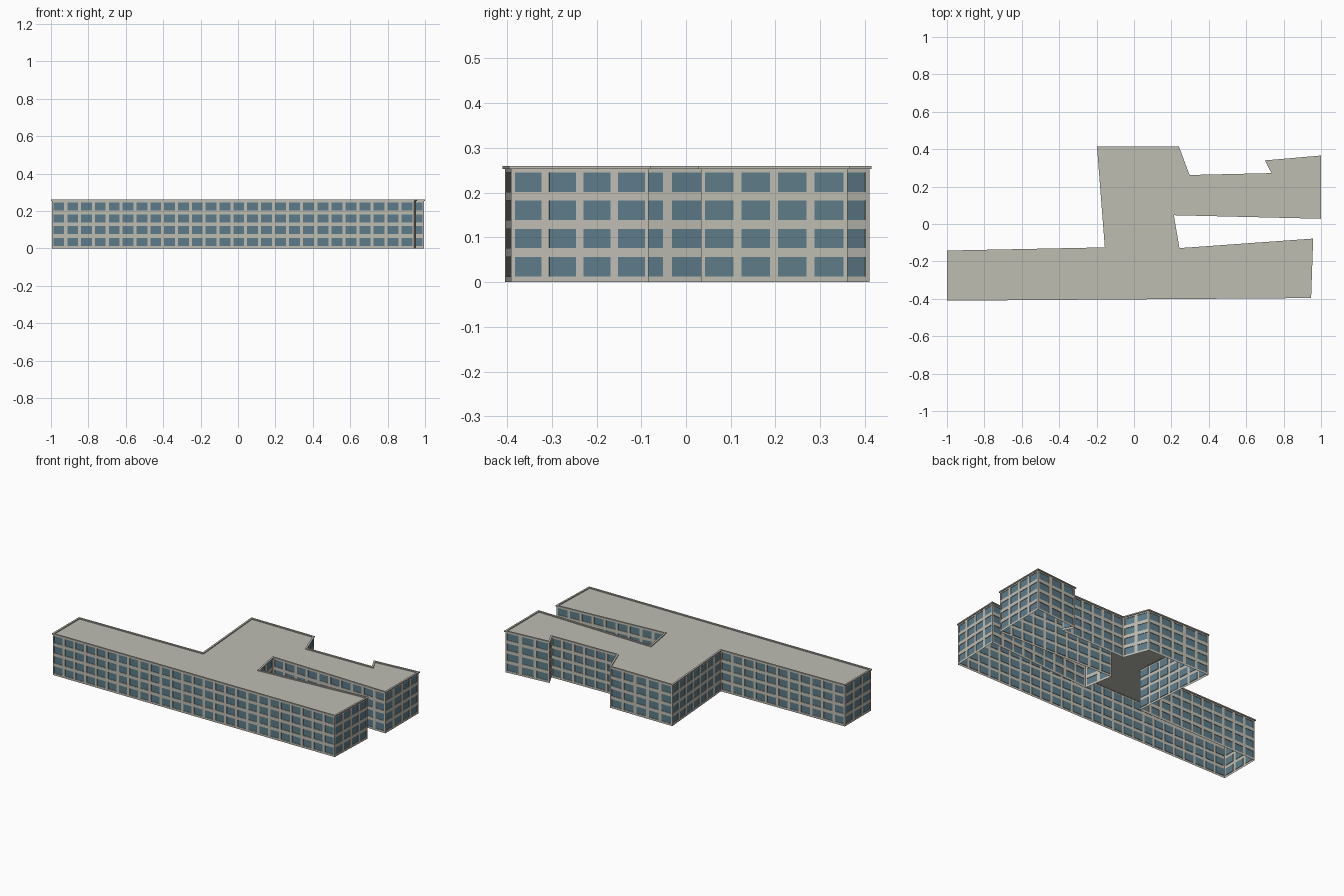
import bpy, bmesh
from mathutils import Vector

if "Cube" in bpy.data.objects:
    bpy.data.objects.remove(bpy.data.objects["Cube"], do_unlink=True)

FLOORS, FLOOR_H = 4, 0.063
WALL_TOP, TOP = 0.253, 0.26
BAY = 0.0735          # smallest window bay width
RECESS = 0.003        # depth of the window panes

# Outer edge of the cornice, counterclockwise from the front right corner
OUTLINE = [Vector(p) for p in (
    (-1, -0.41), (0.115, -0.402), (0.947, -0.396), (0.958, -0.078),
    (0.243, -0.129), (0.213, 0.047), (1, 0.028), (1, 0.366),
    (0.70, 0.34), (0.735, 0.272), (0.297, 0.262), (0.24, 0.415),
    (-0.198, 0.415), (-0.156, -0.125), (-1, -0.142))]


def material(name, color):
    m = bpy.data.materials.new(name)
    m.use_nodes = True
    m.diffuse_color = (*color, 1)
    m.node_tree.nodes["Principled BSDF"].inputs["Base Color"].default_value = (*color, 1)
    return m


concrete = material("warm grey concrete", (0.52, 0.51, 0.45))
glass = material("blue grey glass", (0.11, 0.20, 0.25))


def inset(points, d):
    """Move every side of a counterclockwise outline inward by d."""
    result = []
    for i, p in enumerate(points):
        a = (p - points[i - 1]).normalized()
        b = (points[(i + 1) % len(points)] - p).normalized()
        na, nb = Vector((-a.y, a.x)), Vector((-b.y, b.x))
        result.append(p + (na + nb) * d / (1 + na.dot(nb)))
    return result


def finish(name, bm, mats):
    mesh = bpy.data.meshes.new(name)
    bm.to_mesh(mesh)
    bm.free()
    for m in mats:
        mesh.materials.append(m)
    obj = bpy.data.objects.new(name, mesh)
    bpy.context.collection.objects.link(obj)
    return obj


wall_line = inset(OUTLINE, 0.005)

# Walls: a thin grid per side, with a recessed pane in each bay and floor
levels = [0]
for f in range(FLOORS):
    levels += [f * FLOOR_H + 0.013, f * FLOOR_H + 0.056]
levels.append(WALL_TOP)

bm = bmesh.new()
panes = []
for i, start in enumerate(wall_line):
    end = wall_line[(i + 1) % len(wall_line)]
    bays = max(1, int((end - start).length / BAY))
    stops = [0]
    for b in range(bays):
        stops += [(b + 0.11) / bays, (b + 0.89) / bays]
    stops.append(1)
    grid = [[bm.verts.new((*start.lerp(end, t), z)) for z in levels] for t in stops]
    for c in range(len(stops) - 1):
        for r in range(len(levels) - 1):
            face = bm.faces.new((grid[c][r], grid[c + 1][r],
                                 grid[c + 1][r + 1], grid[c][r + 1]))
            if c % 2 and r % 2:
                panes.append(face)
bm.normal_update()
bmesh.ops.inset_individual(bm, faces=panes, thickness=0, depth=-RECESS)
for face in panes:
    face.material_index = 1
bmesh.ops.remove_doubles(bm, verts=bm.verts, dist=0.00001)
finish("walls_with_windows", bm, (concrete, glass))

# Flat roof sheet just below the cornice top
bm = bmesh.new()
bm.faces.new([bm.verts.new((*p, WALL_TOP + 0.001)) for p in wall_line])
finish("flat_roof", bm, (concrete,))

# Cornice: a rectangular band swept round the outline
bm = bmesh.new()
inner = inset(OUTLINE, 0.011)
rings = [[bm.verts.new((*p, z)) for p in line] for line, z in (
    (OUTLINE, WALL_TOP), (OUTLINE, TOP), (inner, TOP), (inner, WALL_TOP))]
n = len(OUTLINE)
for k in range(4):
    low, high = rings[k], rings[(k + 1) % 4]
    for i in range(n):
        j = (i + 1) % n
        bm.faces.new((low[i], low[j], high[j], high[i]))
finish("roof_cornice", bm, (concrete,))
